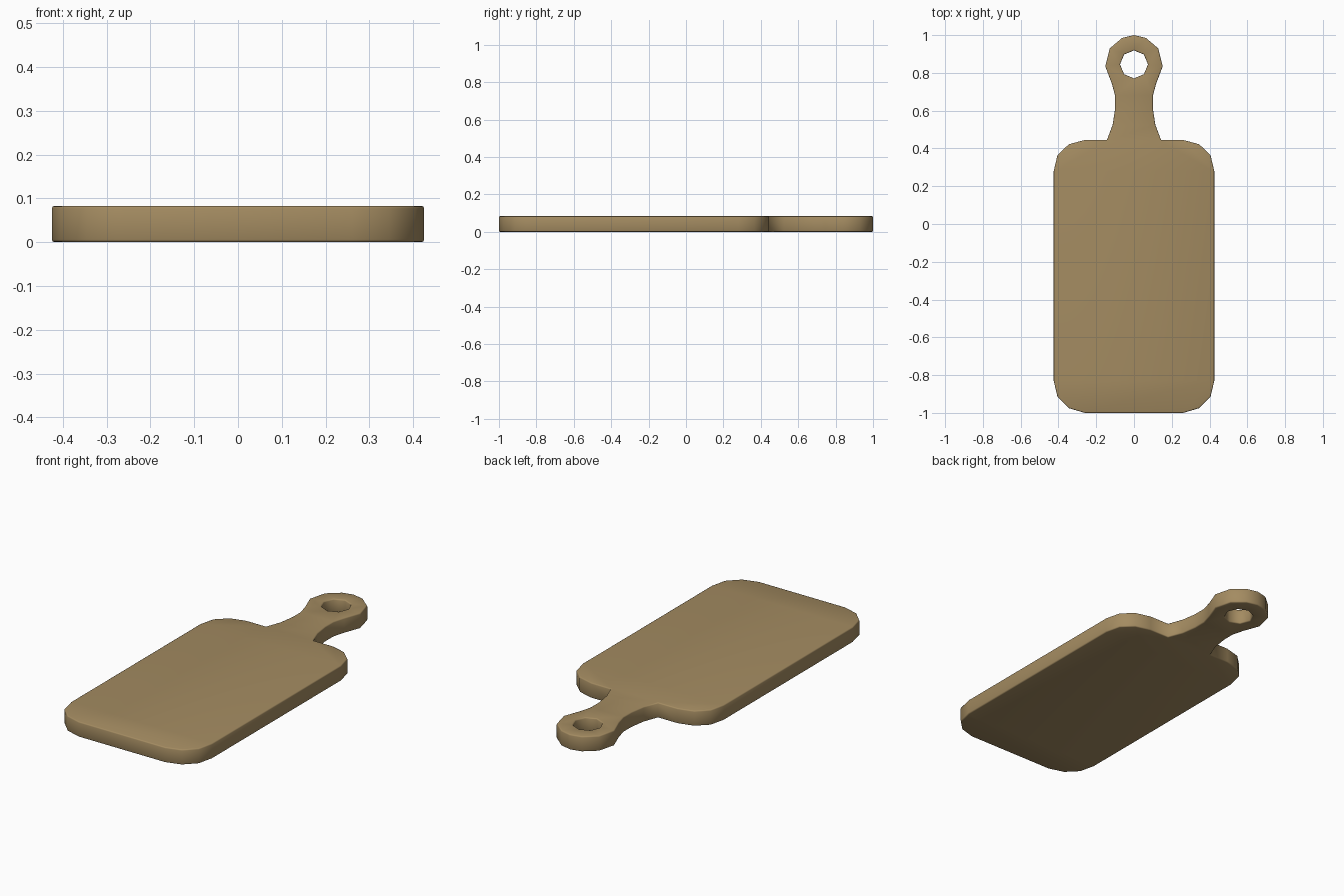
import bpy, bmesh, math

if "Cube" in bpy.data.objects:
    bpy.data.objects.remove(bpy.data.objects["Cube"])

THICK = 0.083

# Right half of the outline, bottom to top
half = [(0.26, -1.0), (0.345, -0.975), (0.405, -0.915), (0.425, -0.83),
        (0.425, 0.28), (0.405, 0.365), (0.345, 0.422), (0.26, 0.445),
        (0.143, 0.445), (0.113, 0.525), (0.10, 0.61), (0.10, 0.68),
        (0.118, 0.745), (0.152, 0.835), (0.128, 0.93), (0.063, 0.985)]
outline = half + [(0, 1.0)] + [(-x, y) for x, y in reversed(half)]

# Octagonal hanging hole
hole = [(0.074 * math.cos(i * math.pi / 4), 0.845 + 0.074 * math.sin(i * math.pi / 4))
        for i in range(8)]


def loop_edges(bm, points):
    verts = [bm.verts.new((x, y, 0)) for x, y in points]
    return [bm.edges.new((v, verts[(i + 1) % len(verts)])) for i, v in enumerate(verts)]


# Board with handle: fill the profile, then extrude it
bm = bmesh.new()
edges = loop_edges(bm, outline) + loop_edges(bm, hole)
bmesh.ops.triangle_fill(bm, edges=edges, use_beauty=True)
ext = bmesh.ops.extrude_face_region(bm, geom=bm.faces[:], use_keep_orig=True)
top = [g for g in ext["geom"] if isinstance(g, bmesh.types.BMVert)]
bmesh.ops.translate(bm, verts=top, vec=(0, 0, THICK))
bmesh.ops.recalc_face_normals(bm, faces=bm.faces[:])

# Softened rims
rims = [e for e in bm.edges if len(e.link_faces) == 2
        and abs(e.verts[0].co.z - e.verts[1].co.z) < 1e-5
        and e.calc_face_angle() > 1]
bmesh.ops.bevel(bm, geom=rims, offset=0.006, segments=2, profile=0.5, affect='EDGES')
for f in bm.faces:
    f.smooth = True
mesh = bpy.data.meshes.new("cutting_board")
bm.to_mesh(mesh)
bm.free()
board = bpy.data.objects.new("cutting_board", mesh)
bpy.context.collection.objects.link(board)

# Wood
wood = bpy.data.materials.new("wood")
wood.diffuse_color = (0.37, 0.26, 0.12, 1)
wood.use_nodes = True
wood.node_tree.nodes["Principled BSDF"].inputs["Base Color"].default_value = wood.diffuse_color
mesh.materials.append(wood)
